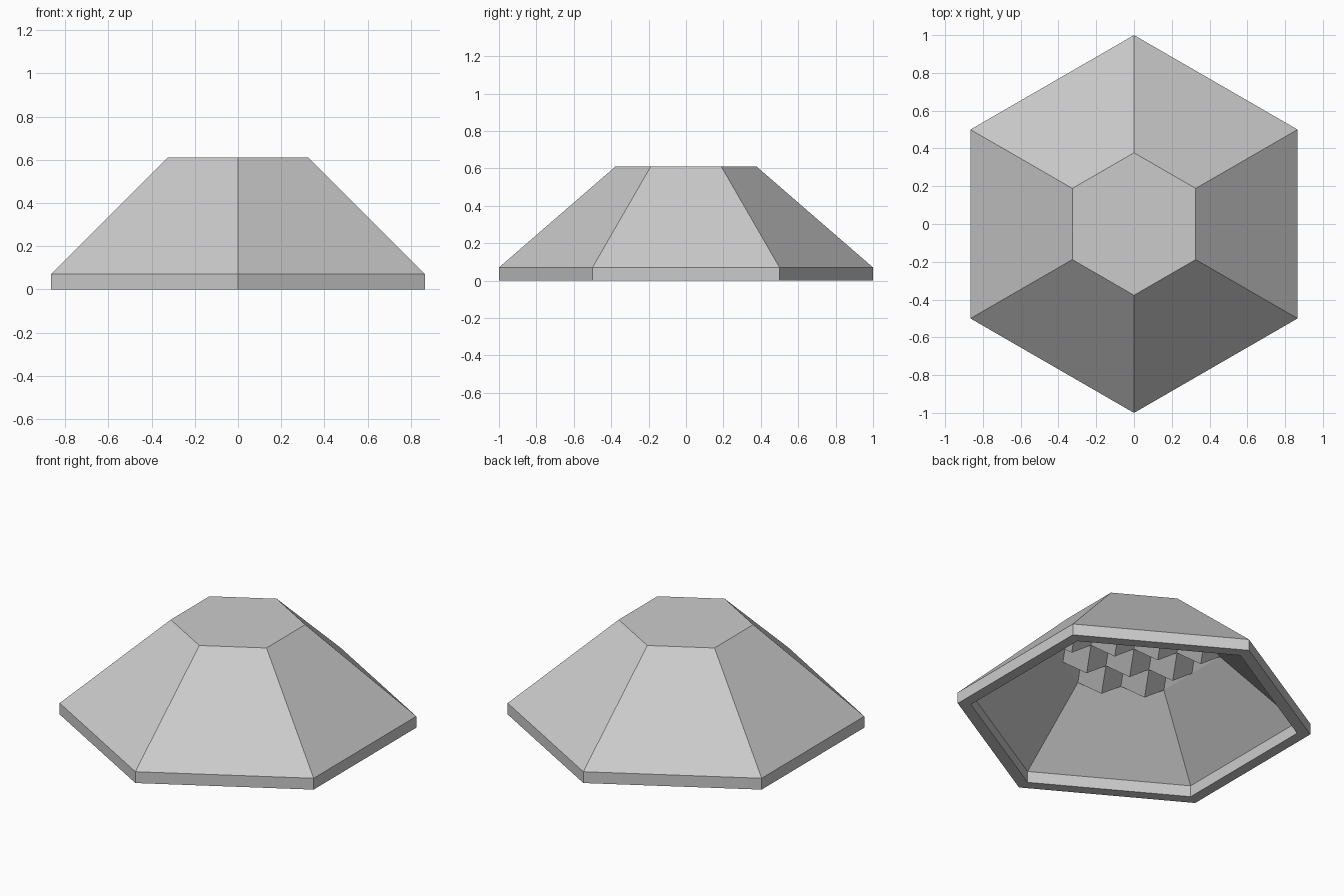
import bpy, bmesh
from math import cos, sin, radians, sqrt
from mathutils import Vector

cube = bpy.data.objects.get("Cube")
if cube:
    bpy.data.objects.remove(cube, do_unlink=True)

grey = bpy.data.materials.new("plain grey")
grey.use_nodes = True
colour = (0.6, 0.6, 0.6, 1)
grey.diffuse_color = colour
grey.node_tree.nodes["Principled BSDF"].inputs["Base Color"].default_value = colour

CEILING_Z, CEILING_R = 0.45, 0.488
PITCH = CEILING_R / 2
DEPTH = PITCH / sqrt(6)      # makes the facets meet at right angles


def direction(degrees):
    return Vector((cos(radians(degrees)), sin(radians(degrees)), 0))


def finish(name, bm):
    bmesh.ops.remove_doubles(bm, verts=bm.verts, dist=0.0005)
    mesh = bpy.data.meshes.new(name)
    bm.to_mesh(mesh)
    bm.free()
    mesh.materials.append(grey)
    obj = bpy.data.objects.new(name, mesh)
    bpy.context.collection.objects.link(obj)


# Hexagonal shell: rings from the closed top, round the rim, to the ceiling edge
bm = bmesh.new()
profile = [(0.377, 0.61), (1, 0.07), (1, 0), (0.925, 0), (0.925, 0.07),
           (CEILING_R, CEILING_Z)]
rings = [[bm.verts.new(direction(30 + 60 * i) * r + Vector((0, 0, z)))
          for i in range(6)] for r, z in profile]
bm.faces.new(rings[0])
for upper, lower in zip(rings, rings[1:]):
    for i in range(6):
        j = (i + 1) % 6
        bm.faces.new((upper[i], lower[i], lower[j], upper[j]))
finish("hexagonal_shell", bm)

# Ceiling of corner cubes: alternate triangles are bumps and pits
bm = bmesh.new()
a, b = direction(30) * PITCH, direction(90) * PITCH


def lattice(i, j):
    return a * i + b * j + Vector((0, 0, CEILING_Z))


for i in range(-2, 2):
    for j in range(-2, 2):
        for corners, sign in ((((i, j), (i + 1, j), (i, j + 1)), 1),
                              (((i + 1, j), (i + 1, j + 1), (i, j + 1)), -1)):
            if any(abs(u + v) > 2 for u, v in corners):
                continue
            points = [lattice(u, v) for u, v in corners]
            tip = sum(points, Vector()) / 3 + Vector((0, 0, sign * DEPTH))
            for k in range(3):
                bm.faces.new([bm.verts.new(p) for p in
                              (points[(k + 1) % 3], points[k], tip)])
# Join the coplanar halves of each cube face
bmesh.ops.remove_doubles(bm, verts=bm.verts, dist=0.0005)
bmesh.ops.dissolve_limit(bm, angle_limit=radians(1), verts=bm.verts, edges=bm.edges)
finish("corner_cube_ceiling", bm)
